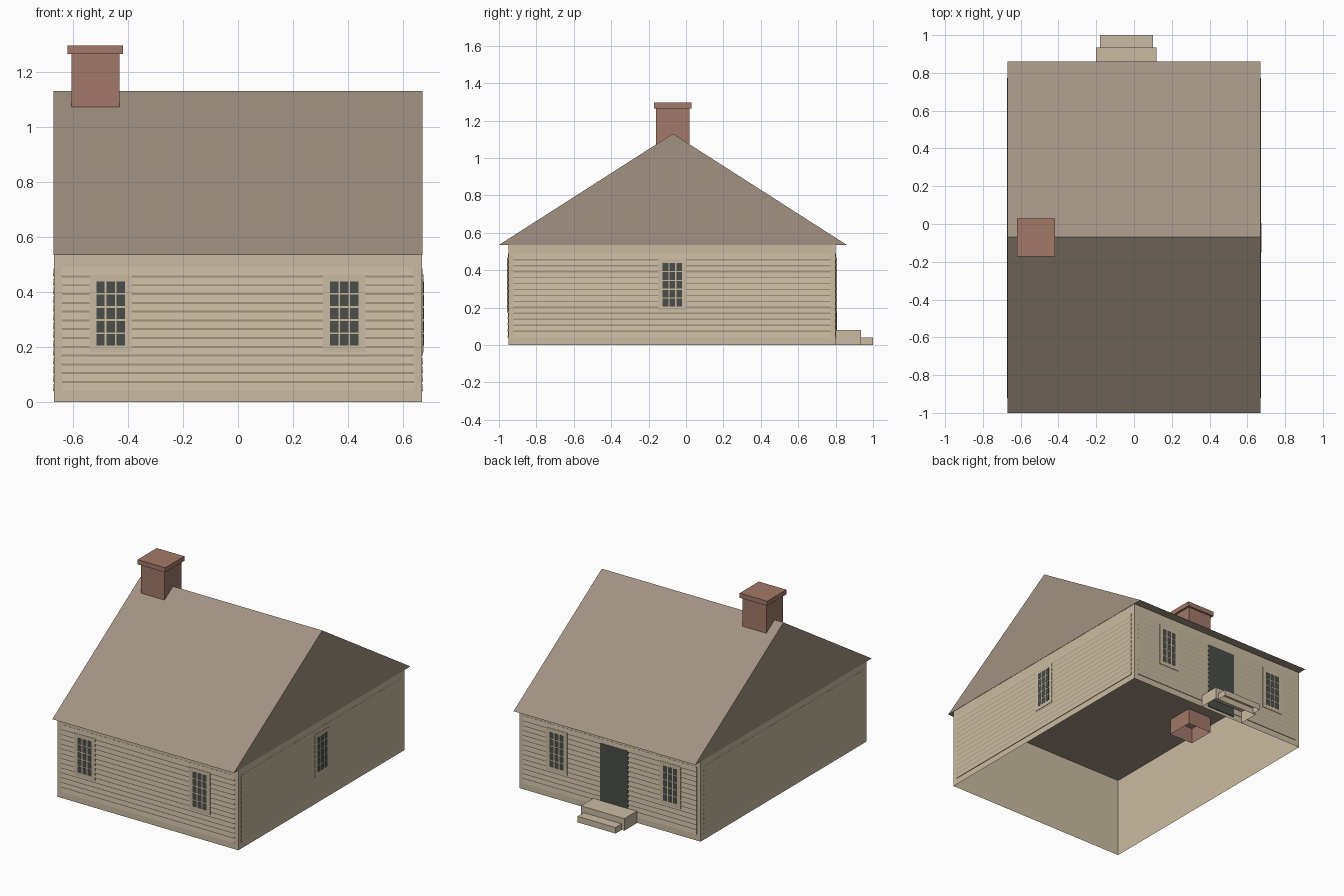
import bpy
import bmesh
from math import radians
from mathutils import Matrix, Vector

cube = bpy.data.objects.get("Cube")
if cube:
    bpy.data.objects.remove(cube, do_unlink=True)


def material(name, rgb):
    m = bpy.data.materials.new(name)
    m.use_nodes = True
    m.diffuse_color = (*rgb, 1)
    m.node_tree.nodes["Principled BSDF"].inputs["Base Color"].default_value = (*rgb, 1)
    return m


WALL = material("pale_tan", (0.59, 0.50, 0.36))
ROOF = material("roof_brown", (0.36, 0.29, 0.225))
BRICK = material("brick_red", (0.36, 0.19, 0.14))
DARK = material("dark_glass", (0.068, 0.075, 0.068))

WALL_X, FRONT_Y, BACK_Y, EAVE_Z = 0.668, -0.95, 0.80, 0.535
MID_Y = (FRONT_Y + BACK_Y) / 2


def finish(name, bm, mat, matrix=Matrix()):
    bm.transform(matrix)
    bmesh.ops.recalc_face_normals(bm, faces=bm.faces)
    mesh = bpy.data.meshes.new(name)
    bm.to_mesh(mesh)
    bm.free()
    mesh.materials.append(mat)
    obj = bpy.data.objects.new(name, mesh)
    bpy.context.collection.objects.link(obj)
    return obj


def add_box(bm, lo, hi, drop=()):
    """Box between two corners; faces whose normal is in drop are left out."""
    lo, hi = Vector(lo), Vector(hi)
    part = bmesh.ops.create_cube(bm, size=1)["verts"]
    faces = {f for v in part for f in v.link_faces}
    for v in part:
        v.co = (lo + hi) / 2 + v.co * (hi - lo)
    for f in faces:
        f.normal_update()
    gone = [f for f in faces if any(f.normal.dot(Vector(d)) > 0.9 for d in drop)]
    bmesh.ops.delete(bm, geom=gone, context="FACES")


def box(name, lo, hi, mat, drop=(), matrix=Matrix()):
    bm = bmesh.new()
    add_box(bm, lo, hi, drop)
    return finish(name, bm, mat, matrix)


def prism(name, profile, half, mat, matrix=Matrix()):
    """Extrude a (y, z) profile along x from -half to half."""
    bm = bmesh.new()
    face = bm.faces.new([bm.verts.new((-half, y, z)) for y, z in profile])
    ext = bmesh.ops.extrude_face_region(bm, geom=[face])["geom"]
    for v in ext:
        if isinstance(v, bmesh.types.BMVert):
            v.co.x = half
    return finish(name, bm, mat, matrix)


UP, DOWN = (0, 0, 1), (0, 0, -1)

# Hollow wall shell and solid gabled roof
box("walls", (-WALL_X, FRONT_Y, 0), (WALL_X, BACK_Y, EAVE_Z), WALL, (UP, DOWN))
prism("roof", [(-1, EAVE_Z), (0.86, EAVE_Z), (-0.07, 1.13)], 0.67, ROOF)

# Chimney shaft, open below, and its cap
box("chimney", (-0.605, -0.16, 0.43), (-0.43, 0.018, 1.265), BRICK, (DOWN,))
box("chimney_cap", (-0.62, -0.172, 1.265), (-0.417, 0.03, 1.296), BRICK)

# Back door steps
box("upper_step", (-0.20, BACK_Y, 0), (0.12, 0.935, 0.08), WALL, (DOWN,))
box("lower_step", (-0.18, 0.935, 0), (0.10, 1, 0.04), WALL, (DOWN,))


def siding(side, length, matrix):
    """Lapped boards: each leans out towards its lower edge."""
    low, top, pitch, thin, thick = 0.041, 0.49, 0.0319, 0.001, 0.004
    profile = [(0, low), (-thick, low)]
    for k in range(13):
        z = 0.07 + k * pitch
        profile += [(-thin, z), (-thick, z + 0.007)]
    profile += [(-thin, top), (0, top)]
    prism(side + "_siding", profile, length / 2 - 0.028, WALL, matrix)


def window(name, u, matrix):
    """Trim plate with a grid of small panes."""
    box(name + "_frame", (u - 0.077, -0.006, 0.18), (u + 0.077, 0, 0.463), WALL, (), matrix)
    bm = bmesh.new()
    cols, rows, w, h = 3, 5, 0.0365, 0.0475
    for c in range(cols):
        for r in range(rows):
            x = u + (c - cols / 2) * w
            z = 0.203 + r * h
            add_box(bm, (x + 0.003, -0.007, z + 0.003), (x + w - 0.003, -0.005, z + h - 0.003))
    finish(name + "_panes", bm, DARK, matrix)


# Each wall: origin, turn about z, length, window positions along it
sides = {
    "front": ((0, FRONT_Y, 0), 0, 2 * WALL_X, (-0.463, 0.386)),
    "left": ((WALL_X, MID_Y, 0), 90, BACK_Y - FRONT_Y, (0.002,)),
    "back": ((0, BACK_Y, 0), 180, 2 * WALL_X, (-0.39, 0.447)),
    "right": ((-WALL_X, MID_Y, 0), -90, BACK_Y - FRONT_Y, ()),
}
for side, (origin, turn, length, spots) in sides.items():
    frame = Matrix.Translation(origin) @ Matrix.Rotation(radians(turn), 4, "Z")
    siding(side, length, frame)
    for i, u in enumerate(spots):
        window(f"{side}_window_{i + 1}", u, frame)
    if side == "back":
        box("back_door", (-0.07, -0.006, 0.02), (0.136, 0, 0.463), DARK, (), frame)
